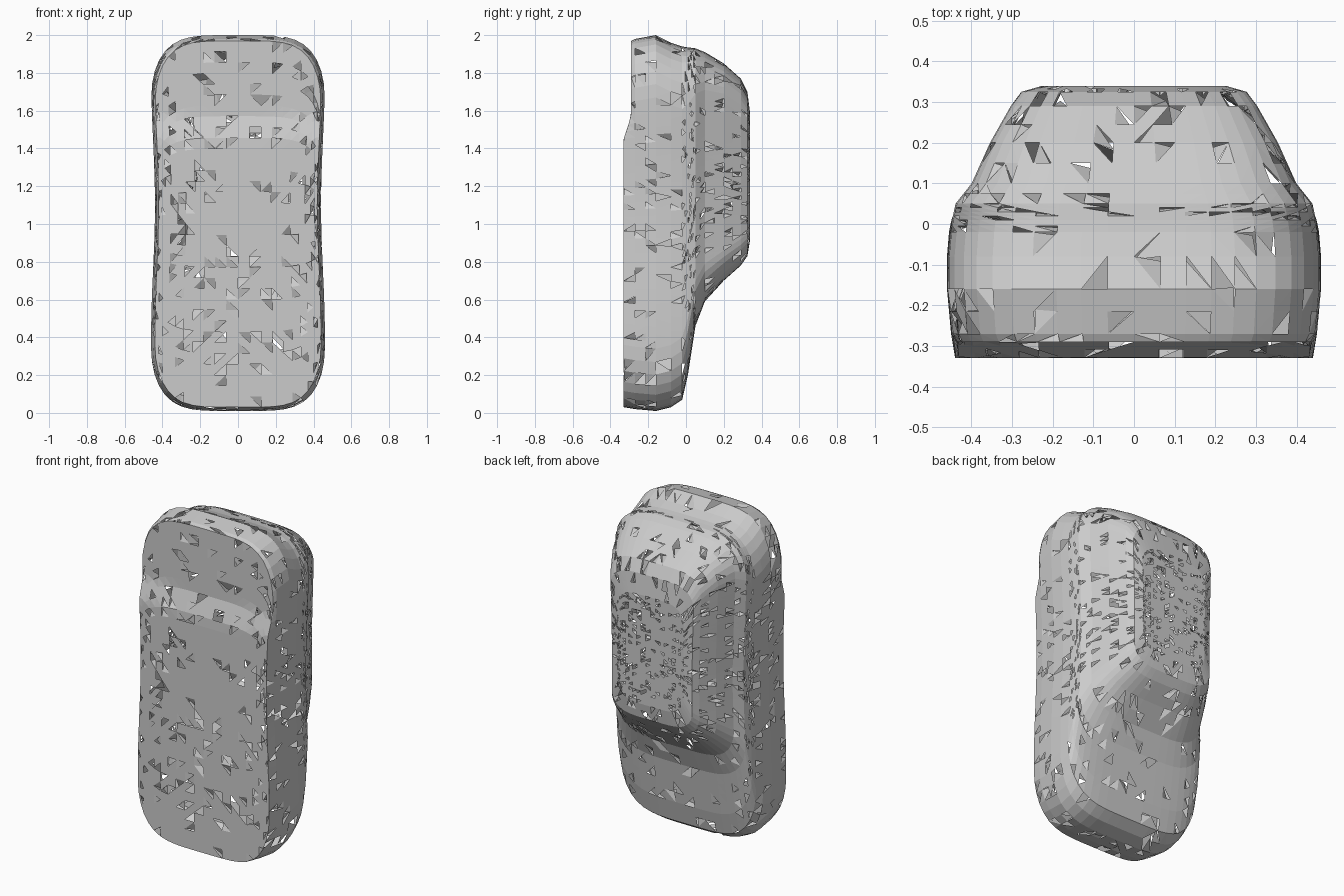
import bpy, bmesh, math, random
from mathutils import Vector

cube = bpy.data.objects.get("Cube")
if cube:
    bpy.data.objects.remove(cube)
random.seed(4)

COLS, ROWS = 22, 34

# Body levels from floor to roof: y, nose z, tail z, half width, end rounding
LEVELS = [
    (-0.33, 0.03, 1.97, 0.44, 0.33),
    (-0.27, 0.02, 1.98, 0.45, 0.33),
    (-0.16, 0.01, 2.00, 0.46, 0.33),
    (-0.08, 0.03, 1.96, 0.46, 0.33),
    (-0.02, 0.07, 1.94, 0.455, 0.33),
    (0.01, 0.20, 1.935, 0.45, 0.30),
    (0.05, 0.46, 1.93, 0.44, 0.24),
    (0.10, 0.59, 1.91, 0.40, 0.20),
    (0.20, 0.70, 1.85, 0.355, 0.16),
    (0.29, 0.78, 1.77, 0.305, 0.14),
    (0.325, 0.83, 1.70, 0.28, 0.12),
    (0.34, 0.92, 1.58, 0.23, 0.12),
]


def subdivide_levels(step=0.06):
    """Insert evenly spaced levels so the facets stay small."""
    out = []
    for a, b in zip(LEVELS, LEVELS[1:]):
        n = max(1, round(math.hypot(b[0] - a[0], b[1] - a[1]) / step))
        out += [[p + (q - p) * k / n for p, q in zip(a, b)] for k in range(n)]
    return out + [list(LEVELS[-1])]


def point(level, i, j):
    """Grid point: i runs across the width, j from nose to tail."""
    y, nose, tail, width, rounding = level
    u = math.sin(math.pi / 2 * (2 * i / COLS - 1))
    inset = rounding * (1 - math.sqrt(max(0, 1 - abs(u) ** 4.6)))
    z = nose + inset + (tail - nose - 2 * inset) * j / ROWS
    waist = 1 - 0.022 * (1 + math.cos(2 * math.pi * (z - 1.1) / 1.4)) if 0.4 < z < 1.8 else 1
    if y < -0.28:  # the floor rises towards the tail
        y += 0.04 * min(1, max(0, (z - 1.45) / 0.12))
    return Vector((u * width * waist, y, z))


# Closed shell: floor grid, ring walls, roof grid
levels = subdivide_levels()
bm = bmesh.new()
ring = ([(i, 0) for i in range(COLS)] + [(COLS, j) for j in range(ROWS)]
        + [(i, ROWS) for i in range(COLS, 0, -1)] + [(0, j) for j in range(ROWS, 0, -1)])
last = len(levels) - 1
verts = {}
for k, level in enumerate(levels):
    cells = ring
    if k in (0, last):
        cells = [(i, j) for i in range(COLS + 1) for j in range(ROWS + 1)]
    for i, j in cells:
        verts[k, i, j] = bm.verts.new(point(level, i, j))
for k in (0, last):
    for i in range(COLS):
        for j in range(ROWS):
            bm.faces.new([verts[k, i, j], verts[k, i + 1, j],
                          verts[k, i + 1, j + 1], verts[k, i, j + 1]])
for k in range(last):
    for a, b in zip(ring, ring[1:] + ring[:1]):
        bm.faces.new([verts[(k, *a)], verts[(k, *b)], verts[(k + 1, *b)], verts[(k + 1, *a)]])
bmesh.ops.recalc_face_normals(bm, faces=bm.faces)
bmesh.ops.triangulate(bm, faces=bm.faces)

# Torn facets: some triangles missing, some folded inwards
faces = list(bm.faces)
torn = random.sample(faces, len(faces) // 7)
for n, face in enumerate(torn):
    if n % 3:
        corners = [v.co.copy() for v in face.verts]
        corners[n % 2] -= face.normal * 0.025
        bm.faces.new([bm.verts.new(c) for c in corners])
bmesh.ops.delete(bm, geom=torn, context='FACES_ONLY')

mesh = bpy.data.meshes.new("car_body_shell")
bm.to_mesh(mesh)
bm.free()
shell = bpy.data.objects.new("car_body_shell", mesh)
bpy.context.collection.objects.link(shell)

# Plain grey finish
grey = bpy.data.materials.new("light_grey")
grey.use_nodes = True
colour = (0.6, 0.6, 0.6, 1)
grey.diffuse_color = colour
grey.node_tree.nodes["Principled BSDF"].inputs["Base Color"].default_value = colour
mesh.materials.append(grey)
